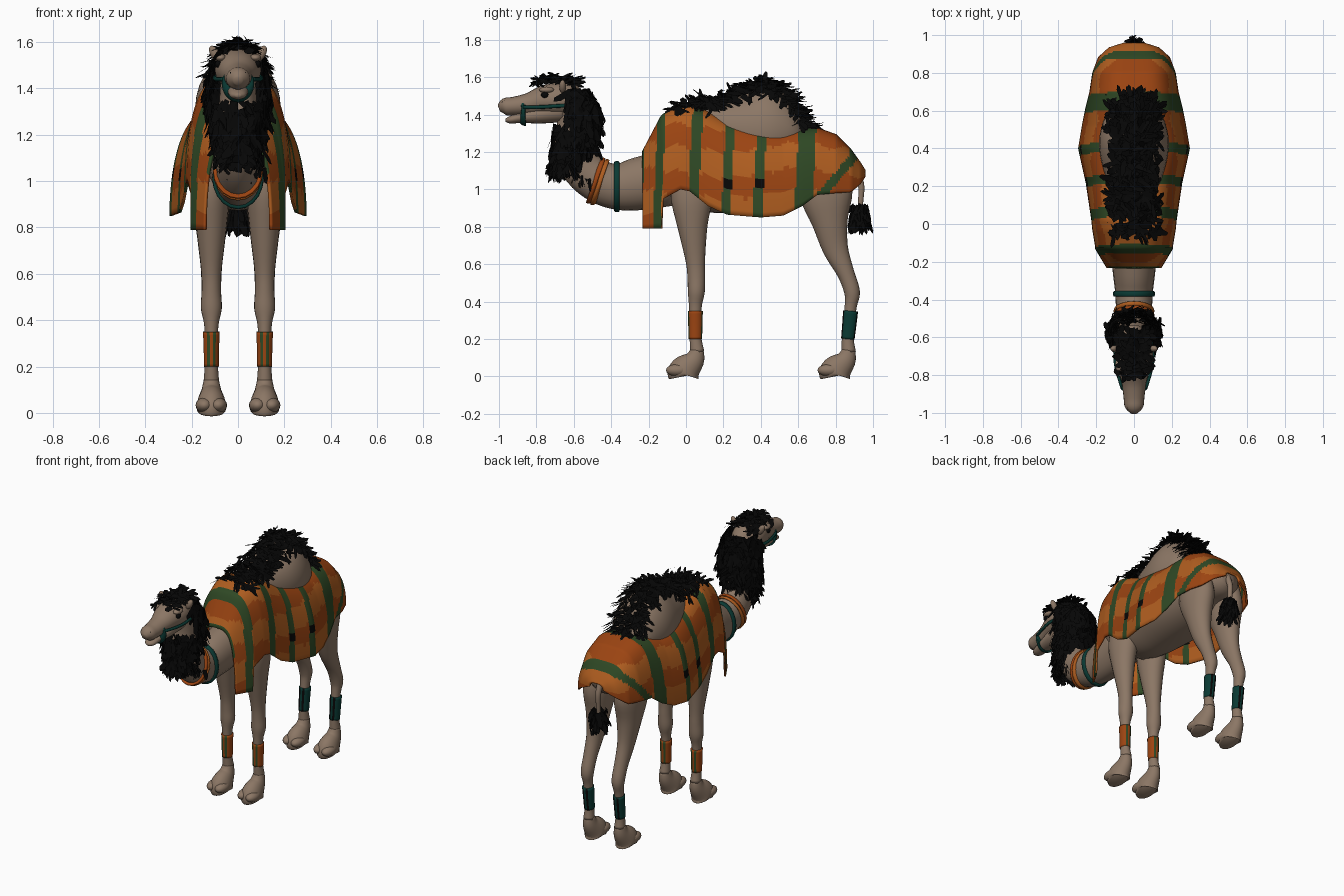
import bpy, math, random
from mathutils import Vector

random.seed(4)
if "Cube" in bpy.data.objects:
    bpy.data.objects.remove(bpy.data.objects["Cube"], do_unlink=True)


def material(name, r, g, b):
    m = bpy.data.materials.new(name)
    m.use_nodes = True
    m.diffuse_color = (r, g, b, 1)
    bsdf = m.node_tree.nodes["Principled BSDF"]
    bsdf.inputs["Base Color"].default_value = (r, g, b, 1)
    bsdf.inputs["Roughness"].default_value = 0.8
    return m


SKIN = material("tan skin", 0.26, 0.183, 0.13)
LIGHT = material("light orange", 0.43, 0.11, 0.014)
DARK = material("dark orange", 0.33, 0.058, 0.006)
GREEN = material("dark green", 0.028, 0.065, 0.018)
TEAL = material("teal", 0.003, 0.042, 0.034)
HAIR = material("black hair", 0.002, 0.002, 0.002)


def make(name, verts, faces, mats, rule=None, smooth=True):
    """Mesh object; rule(face centre) picks the material index."""
    me = bpy.data.meshes.new(name)
    me.from_pydata([tuple(v) for v in verts], [], faces)
    for m in mats:
        me.materials.append(m)
    for p in me.polygons:
        p.use_smooth = smooth
        if rule:
            p.material_index = rule(p.center)
    ob = bpy.data.objects.new(name, me)
    bpy.context.collection.objects.link(ob)
    return ob


def spline(pts, t):
    """Catmull-Rom point at t (0..1) along a list of tuples."""
    u = t * (len(pts) - 1)
    i = min(int(u), len(pts) - 2)
    u -= i
    a, b, c, d = (pts[max(0, min(len(pts) - 1, i + k))] for k in (-1, 0, 1, 2))
    return [0.5 * (2 * q + (r - p) * u + (2 * p - 5 * q + 4 * r - s) * u * u
                   + (3 * q - p - 3 * r + s) * u ** 3)
            for p, q, r, s in zip(a, b, c, d)]


def tube(name, pts, mats=(SKIN,), rule=None, n=20, steps=4):
    """Smooth loft through (x, y, z, half width, half depth) points."""
    count = (len(pts) - 1) * steps + 1
    rings = [spline(pts, i / (count - 1)) for i in range(count)]
    verts, faces = [], []
    for i, (x, y, z, rx, ry) in enumerate(rings):
        a, b = rings[max(0, i - 1)], rings[min(count - 1, i + 1)]
        tan = (Vector(b[:3]) - Vector(a[:3])).normalized()
        side = Vector((1, 0, 0))
        side = (side - tan * side.dot(tan)).normalized()
        up = tan.cross(side)
        for k in range(n):
            ang = math.tau * k / n
            verts.append(Vector((x, y, z)) + side * rx * math.cos(ang) + up * ry * math.sin(ang))
    for i in range(count - 1):
        for k in range(n):
            j = (k + 1) % n
            faces.append((i * n + k, i * n + j, (i + 1) * n + j, (i + 1) * n + k))
    faces += [tuple(range(n))[::-1], tuple(range((count - 1) * n, count * n))]
    return make(name, verts, faces, mats, rule)


def mid(*rows):
    return [(0, *r) for r in rows]


def ball(name, loc, scale, mat, rot=(0, 0, 0)):
    bpy.ops.mesh.primitive_uv_sphere_add(segments=16, ring_count=10, location=loc, rotation=rot)
    ob = bpy.context.object
    ob.name, ob.scale = name, scale
    ob.data.materials.append(mat)
    bpy.ops.object.shade_smooth()


def rand_vec(s):
    return Vector([random.uniform(-s, s) for _ in range(3)])


def hair(name, count, sample, length, width, fall, mess):
    """Ragged flat locks; sample() gives a root point and a normal."""
    verts, faces = [], []
    for _ in range(count):
        p, nrm = sample()
        nrm = (nrm + rand_vec(0.35)).normalized()
        d = Vector(fall) + rand_vec(mess)
        d = (d - nrm * d.dot(nrm) * 0.85).normalized() * length * random.uniform(0.6, 1.2)
        s = d.cross(nrm).normalized() * width * random.uniform(0.6, 1.2)
        b = len(verts)
        verts += [p - s, p + s, p + d + s * 0.9, p + d * 1.15, p + d * 0.8 - s]
        faces.append(tuple(range(b, b + 5)))
    make(name, verts, faces, [HAIR], smooth=False)


# Body, hump and neck
tube("torso", mid((-.17, 1.05, .08, .09), (-.1, 1.08, .14, .165), (0, 1.13, .185, .235),
                  (.1, 1.13, .2, .24), (.2, 1.105, .21, .235), (.4, 1.085, .24, .2),
                  (.6, 1.1, .215, .18), (.75, 1.12, .185, .15), (.87, 1.09, .12, .1),
                  (.92, 1.08, .04, .04)), n=32)
tube("hump", mid((.04, 1.36, .05, .06), (.15, 1.35, .11, .11), (.3, 1.32, .165, .2),
                 (.42, 1.31, .185, .24), (.52, 1.3, .17, .2), (.6, 1.29, .13, .11),
                 (.66, 1.29, .05, .04)), n=28)
tube("neck", mid((-.1, 1.06, .125, .15), (-.25, 1.03, .113, .142), (-.36, 1.015, .1, .125),
                 (-.46, 1.04, .095, .115), (-.55, 1.11, .09, .11), (-.6, 1.22, .085, .1),
                 (-.6, 1.36, .08, .09), (-.63, 1.48, .07, .08)))

# Head
tube("head", mid((-.54, 1.47, .03, .04), (-.6, 1.475, .08, .085), (-.68, 1.48, .1, .09),
                 (-.76, 1.475, .088, .08), (-.84, 1.456, .065, .06), (-.92, 1.445, .055, .05),
                 (-.97, 1.442, .048, .045), (-1, 1.432, .018, .018)))
tube("lower_jaw", mid((-.66, 1.42, .07, .06), (-.78, 1.4, .062, .048), (-.88, 1.385, .045, .03),
                      (-.94, 1.372, .035, .02), (-.965, 1.37, .012, .008)))
for s, tag in ((1, "left"), (-1, "right")):
    ball(tag + "_eye", (s * .085, -.755, 1.505), (.014, .02, .016), HAIR)
    ball(tag + "_brow", (s * .075, -.745, 1.532), (.025, .04, .017), SKIN)
    ball(tag + "_nostril", (s * .03, -.975, 1.468), (.008, .016, .005), HAIR, (.5, s * .6, 0))
    ball(tag + "_ear", (s * .1, -.66, 1.55), (.02, .018, .038), SKIN, (0, s * .5, 0))
    # Halter cheek strap
    tube(tag + "_cheek_strap", [(s * .063, -.87, 1.44, .008, .01), (s * .09, -.78, 1.44, .008, .01),
                                (s * .102, -.7, 1.445, .008, .01), (s * .09, -.6, 1.45, .008, .01)],
         (TEAL,), n=8)
tube("halter_noseband", mid((-.858, 1.42, .05, .06), (-.862, 1.42, .069, .079),
                            (-.878, 1.418, .066, .077), (-.882, 1.418, .05, .06)), (TEAL,))

# Neck bands
tube("teal_neck_band", mid((-.355, 1.015, .09, .115), (-.358, 1.015, .109, .134),
                           (-.382, 1.015, .109, .134), (-.385, 1.015, .09, .115)), (TEAL,))
for i, mat in ((0, LIGHT), (1, DARK)):
    y, z = -.45 - i * .022, 1.035 + i * .008
    tube("orange_neck_band_%d" % (i + 1),
         mid((y, z, .09, .11), (y - .003, z + .001, .106, .128),
             (y - .019, z + .007, .106, .128), (y - .022, z + .008, .09, .11)), (mat,))

# Legs: (y, z, half width, half depth) from hip to ankle
front_leg = [(.03, 1.08, .06, .1), (.03, .95, .078, .11), (.035, .8, .066, .08),
             (.05, .62, .045, .052), (.055, .53, .042, .047), (.055, .45, .045, .045),
             (.05, .37, .03, .034), (.05, .22, .028, .031), (.06, .13, .034, .038)]
hind_leg = [(.74, 1.12, .07, .12), (.75, .97, .085, .14), (.77, .82, .07, .095),
            (.8, .68, .05, .068), (.855, .55, .042, .046), (.888, .45, .04, .042),
            (.88, .37, .029, .032), (.865, .22, .027, .031), (.87, .13, .034, .038)]


def cuff_rule(x):
    """Thin upright stripes across the front and back of a cuff."""
    return lambda c: 1 if abs(abs(c.x - x) - .012) < .006 else 0


for s, tag in ((1, "left"), (-1, "right")):
    for kind, leg, colours in (("front", front_leg, (DARK, GREEN)), ("hind", hind_leg, (TEAL, HAIR))):
        name = "%s_%s_" % (tag, kind)
        x = s * .115
        tube(name + "leg", [(x, *p) for p in leg])
        y = leg[-1][0]
        tube(name + "foot", [(x, y, .14, .033, .036), (x, y - .015, .09, .045, .055),
                             (x, y - .06, .04, .062, .08), (x, y - .075, .012, .062, .085),
                             (x, y - .075, 0, .052, .075)])
        for t, part in ((-s, "inner"), (s, "outer")):
            ball(name + part + "_toe", (x + t * .03, y - .105, .033), (.038, .062, .033), SKIN)
        # Ankle cuff
        a, b = leg[-2][0], leg[-3][0]
        tube(name + "cuff", [(x, a, .2, .032, .036), (x, (a + b) / 2, .27, .033, .038),
                             (x, b, .35, .036, .04)], colours, cuff_rule(x), n=32)

# Draped blanket: (y, ridge height, half width, hem height)
rows = [(-.23, 1.2, .14, .79), (-.13, 1.39, .2, .79), (-.12, 1.4, .2, .95), (-.03, 1.44, .215, 1),
        (.02, 1.45, .22, .99), (.12, 1.41, .235, .91), (.22, 1.36, .25, .865),
        (.4, 1.32, .29, .85), (.52, 1.31, .27, .86), (.62, 1.32, .25, .91), (.7, 1.325, .23, .97),
        (.8, 1.29, .215, .98), (.88, 1.21, .185, .985), (.93, 1.14, .13, 1.03), (.955, 1.1, .05, 1.07)]
GREENS = ((-.25, -.222), (-.16, -.12), (.02, .075), (.2, .25), (.37, .42), (.59, .685))


def weave(c):
    y = c.y - .05 * (c.z - 1.1)
    rear = .9 - .83 * max(0, 1.18 - c.z)
    if .2 < y < .42 and 1 < c.z < 1.05 and any(a < y < b for a, b in GREENS):
        return 3
    if any(a < y < b for a, b in GREENS) or (c.y > .7 and abs(c.y - rear) < .03):
        return 2
    wave = .5 * math.sin(8 * c.y) + .3 * math.sin(43 * c.y)
    return 1 if math.cos(math.tau * (c.z - 1.28) / .25 + wave) > .1 else 0


verts, faces, COLS = [], [], 56
ys = [-.23 + i * .01 for i in range(119)] + [.955]
for y in ys:
    i = max(k for k in range(len(rows) - 1) if rows[k][0] <= y + 1e-6)
    a, b = rows[i], rows[i + 1]
    f = (y - a[0]) / (b[0] - a[0])
    top, w, hem = (p + (q - p) * f for p, q in zip(a[1:], b[1:]))
    for k in range(COLS + 1):
        ang = (k / COLS - .5) * math.pi
        sn = math.sin(ang)
        verts.append((math.copysign(w * abs(sn) ** .55, sn), y, hem + (top - hem) * math.cos(ang)))
for r in range(len(ys) - 1):
    for k in range(COLS):
        p = r * (COLS + 1) + k
        faces.append((p, p + 1, p + COLS + 2, p + COLS + 1))
blanket = make("blanket", verts, faces, [LIGHT, DARK, GREEN, HAIR], weave)
solid = blanket.modifiers.new("thickness", "SOLIDIFY")
solid.thickness = .012
solid.offset = 0

# Shaggy hair
mane_path = [(-.63, 1.12, .06, .09), (-.605, 1.2, .1, .115), (-.585, 1.32, .13, .125),
             (-.58, 1.44, .135, .12), (-.62, 1.54, .1, .1)]


def mane():
    while True:
        y, z, rx, ry = spline(mane_path, random.random())
        ang = random.uniform(0, math.tau)
        n = Vector((math.cos(ang), math.sin(ang), 0))
        p = Vector((n.x * rx, y + n.y * ry, z))
        if p.y > -.63 or p.z < 1.35:
            return p, n


def crest():
    x, y = random.uniform(-.075, .075), random.uniform(-.8, -.58)
    return Vector((x, y, 1.605 - 5 * x * x - .15 * abs(y + .7))), Vector((x * 5, 0, 1))


def beard():
    t, x = random.random(), random.gauss(0, .04)
    return Vector((x, -.69 + .13 * t + x * x * 4, 1.15 - .1 * t)), Vector((x * 8, -1, -.3))


ridge = [(-.06, 1.45), (.05, 1.47), (.15, 1.495), (.3, 1.55), (.42, 1.585), (.52, 1.54),
         (.6, 1.43), (.66, 1.34)]


def hump_top():
    y, z = spline(ridge, random.random())
    x = random.uniform(-.115, .115)
    steep = 1.5 if y < .12 else 4.5
    return Vector((x, y, z - steep * x * x)), Vector((x * 7, 0, 1))


def tuft():
    ang, z = random.uniform(0, math.tau), random.uniform(.84, .92)
    n = Vector((math.cos(ang), math.sin(ang), 0))
    return Vector((0, .93, z)) + n * .042, n


hair("mane", 1050, mane, .075, .016, (0, 0, -1), .7)
hair("head_crest", 220, crest, .05, .014, (0, .3, -.2), .9)
hair("throat_beard", 160, beard, .06, .013, (0, .2, -1), .5)
hair("hump_hair", 950, hump_top, .07, .014, (0, .2, -.3), .8)
tube("tail", mid((.9, 1.12, .02, .02), (.935, 1.03, .018, .018), (.935, .95, .015, .015),
                 (.93, .88, .012, .012)), n=10)
hair("tail_tuft", 160, tuft, .075, .014, (0, 0, -1), .5)
